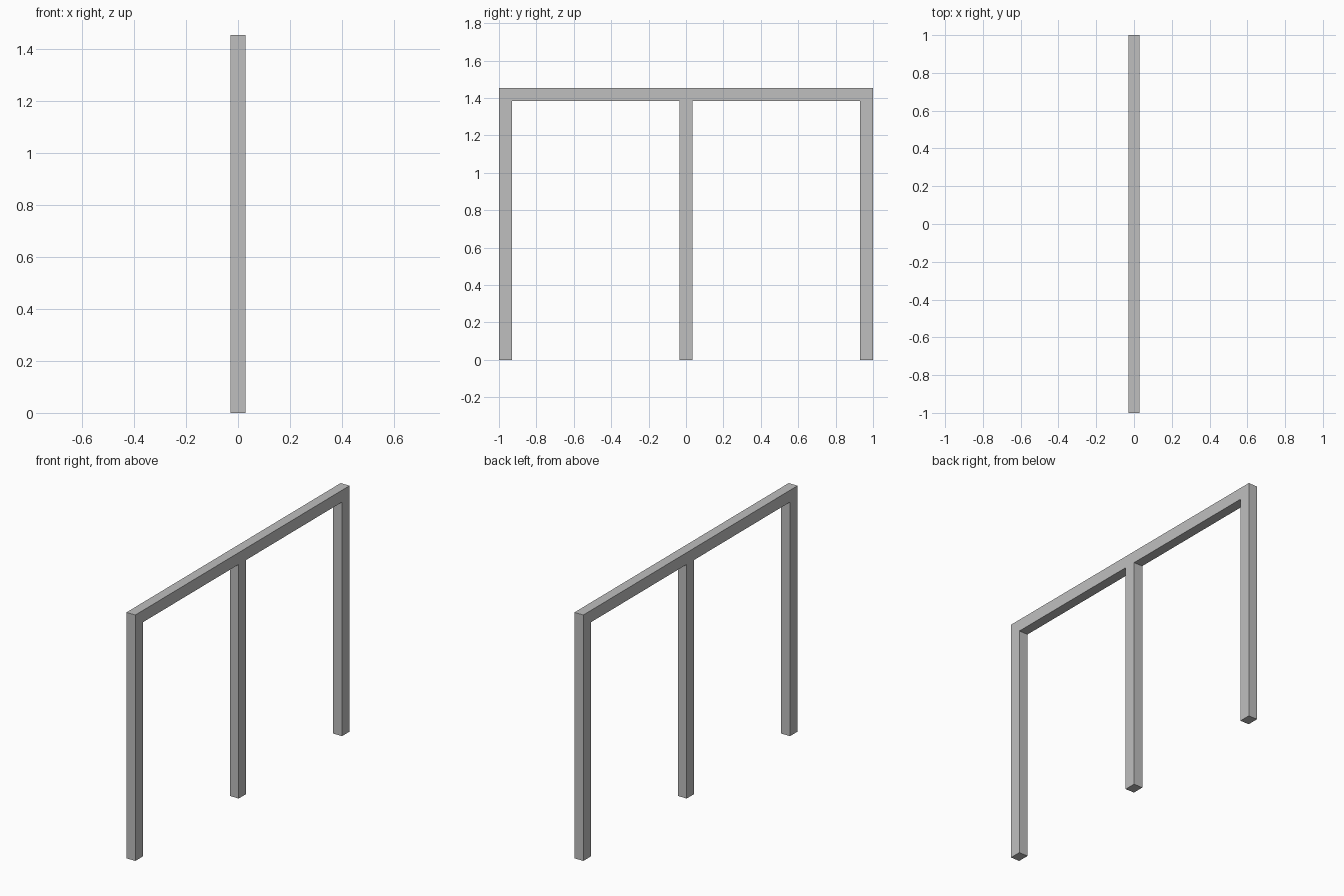
import bpy
import bmesh

cube = bpy.data.objects.get("Cube")
if cube:
    bpy.data.objects.remove(cube, do_unlink=True)

THICK = 0.058      # depth of every bar along x
BAR = 0.07         # bar width seen from the side
HEIGHT = 1.453
HALF = 1.0
UNDER = HEIGHT - BAR

# Plain grey finish
grey = bpy.data.materials.new("light_grey")
grey.use_nodes = True
colour = (0.52, 0.52, 0.52, 1)
grey.diffuse_color = colour
grey.node_tree.nodes["Principled BSDF"].inputs["Base Color"].default_value = colour

# Side outline: three posts joined by a top rail, as one continuous shape
outline = [(HALF, HEIGHT), (-HALF, HEIGHT)]
for i, start in enumerate((-HALF, -BAR / 2, HALF - BAR)):
    end = start + BAR
    if i > 0:
        outline.append((start, UNDER))
    outline += [(start, 0), (end, 0)]
    if i < 2:
        outline.append((end, UNDER))

# Extrude the outline into a solid frame
bm = bmesh.new()
face = bm.faces.new([bm.verts.new((-THICK / 2, y, z)) for y, z in outline])
extruded = bmesh.ops.extrude_face_region(bm, geom=[face], use_keep_orig=True)
verts = [v for v in extruded["geom"] if isinstance(v, bmesh.types.BMVert)]
bmesh.ops.translate(bm, verts=verts, vec=(THICK, 0, 0))
bmesh.ops.recalc_face_normals(bm, faces=bm.faces)

mesh = bpy.data.meshes.new("three_post_frame")
bm.to_mesh(mesh)
bm.free()
mesh.materials.append(grey)
frame = bpy.data.objects.new("three_post_frame", mesh)
bpy.context.collection.objects.link(frame)
